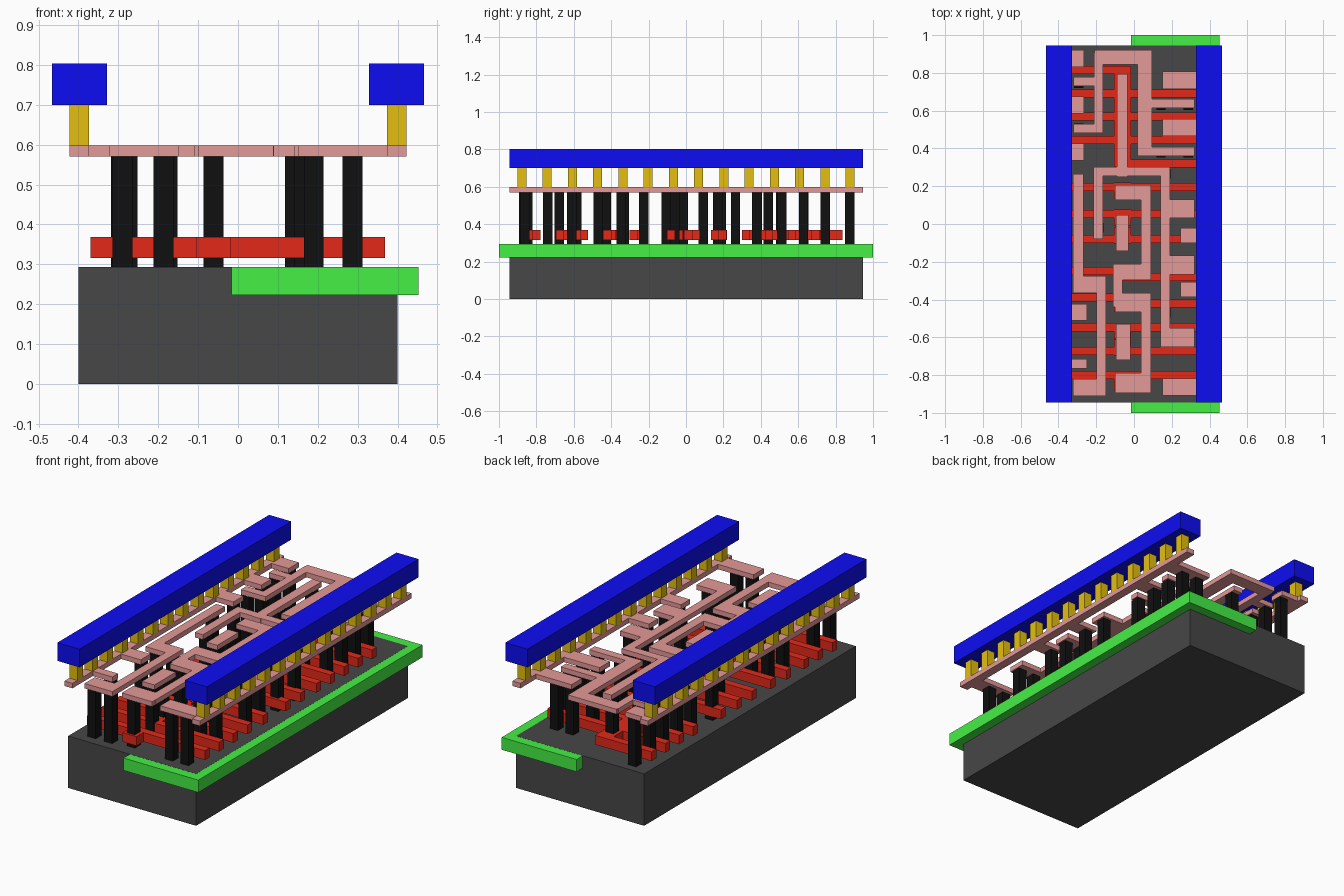
import bpy, bmesh

if "Cube" in bpy.data.objects:
    bpy.data.objects.remove(bpy.data.objects["Cube"])


def material(name, *rgb):
    m = bpy.data.materials.new(name)
    m.diffuse_color = (*rgb, 1)
    m.use_nodes = True
    m.node_tree.nodes["Principled BSDF"].inputs["Base Color"].default_value = m.diffuse_color
    return m


DARK = material("dark_grey", 0.063, 0.063, 0.063)
GREEN = material("green", 0.06, 0.87, 0.06)
RED = material("red", 0.77, 0.022, 0.01)
BLACK = material("black", 0.005, 0.005, 0.005)
PINK = material("pink", 0.77, 0.32, 0.31)
GOLD = material("gold", 0.77, 0.52, 0.005)
BLUE = material("blue", 0.004, 0.004, 0.9)


def box(x, y, w, d):
    """Rectangle by centre and size, as (x0, x1, y0, y1)."""
    return tuple(round(v, 3) for v in (x - w / 2, x + w / 2, y - d / 2, y + d / 2))


def run(w, x, y, *stops):
    """Strip of width w from (x, y), turning alternately to a new x, then a new y."""
    rects = []
    for i, s in enumerate(stops):
        nx, ny = (x, s) if i % 2 else (s, y)
        rects.append(box((x + nx) / 2, (y + ny) / 2, abs(nx - x) + w, abs(ny - y) + w))
        x, y = nx, ny
    return rects


def plate(name, rects, z0, z1, mat):
    """Union of rectangles, extruded from z0 to z1."""
    xs = sorted({v for r in rects for v in r[:2]})
    ys = sorted({v for r in rects for v in r[2:]})
    bm = bmesh.new()
    grid = {}

    def vert(i, j):
        if (i, j) not in grid:
            grid[i, j] = bm.verts.new((xs[i], ys[j], z0))
        return grid[i, j]

    for i in range(len(xs) - 1):
        for j in range(len(ys) - 1):
            cx, cy = (xs[i] + xs[i + 1]) / 2, (ys[j] + ys[j + 1]) / 2
            if any(a < cx < b and c < cy < d for a, b, c, d in rects):
                bm.faces.new([vert(i, j), vert(i + 1, j), vert(i + 1, j + 1), vert(i, j + 1)])
    ext = bmesh.ops.extrude_face_region(bm, geom=bm.faces[:], use_keep_orig=True)
    for v in ext["geom"]:
        if isinstance(v, bmesh.types.BMVert):
            v.co.z = z1
    bmesh.ops.recalc_face_normals(bm, faces=bm.faces)
    bmesh.ops.dissolve_limit(bm, angle_limit=0.01, verts=bm.verts, edges=bm.edges)
    me = bpy.data.meshes.new(name)
    bm.to_mesh(me)
    bm.free()
    me.materials.append(mat)
    bpy.context.collection.objects.link(bpy.data.objects.new(name, me))


def gate(name, rects):
    plate(name, rects, 0.316, 0.368, RED)


def wire(name, *runs):
    plate(name, sum(runs, []), 0.57, 0.598, PINK)


def posts(name, xs, ys):
    for i, y in enumerate(ys):
        for j, x in enumerate(xs):
            plate(f"{name}_post_{i}_{j}", [box(x, y, 0.05, 0.05)], 0.2935, 0.57, BLACK)


# base block and the well set into it
plate("base", [box(0, 0, 0.8, 1.89)], 0, 0.2935, DARK)
plate("well", [box(0.218, 0, 0.468, 2)], 0.223, 0.293, GREEN)

# red gates: a comb of four stepped fingers, then single bars with a pad
PITCH = 0.1235
comb = [box(-0.061, 0.571, 0.088, 0.532)]
for i in range(4):
    y = 0.815 - i * PITCH
    comb += [box(-0.195, y, 0.35, 0.042), box(0.135, y - PITCH, 0.465, 0.042)]
gate("gate_comb", comb)
steps = [0.196, 0.053, -0.08, -0.28] + [-0.42 - i * 0.1265 for i in range(4)]
for i, (y, side) in enumerate(zip(steps, (-1, -1, 1, 1, 0, -1, 1, -2))):
    jog = 0.031 if i in (3, 4) else 0
    gate(f"gate_{i}", [box(-0.2, y + jog, 0.34, 0.042), box(0.135, y, 0.465, 0.042),
                       box(-0.061, y + side * 0.02, 0.088, 0.085)])

# pink edge strips with short branches reaching inward
left_rows = (0.875, 0.63, 0.38, -0.467, -0.739)
wire("left_strip", [box(-0.398, 0, 0.049, 1.89)],
     [box(-0.332, y, 0.136, 0.09) for y in left_rows[:3]],
     [box(-0.325, y, 0.15, d) for y, d in zip(left_rows[3:], (0.087, 0.05))])
deep_rows, short_rows = (0.762, 0.511, -0.863), (-0.061, -0.346)
wire("right_strip", [box(0.398, 0, 0.049, 1.89)],
     [box(0.275, y, 0.25, 0.092) for y in deep_rows],
     [box(0.323, y, 0.154, 0.08) for y in short_rows])

# pink inner wiring
wire("output_wire",
     run(0.076, 0.056, 0.398, 0.056, 0.882, -0.172),
     run(0.048, -0.295, 0.506, -0.189, 0.882),
     run(0.048, -0.295, 0.755, -0.189),
     *[run(0.048, 0.295, y, 0.056) for y in (0.638, 0.384)])
arms = (0.081, -0.218, -0.6)
wire("upper_wire",
     run(0.05, -0.189, -0.055, -0.189, 0.278, 0.166, -0.625),
     run(0.056, -0.062, 0.767, -0.062, 0.278),
     *[run(0.1, 0.27, y, 0.192) for y in arms])
wire("left_wire",
     run(0.054, -0.295, 0.238, -0.295, -0.32),
     run(0.05, -0.173, -0.32, -0.173, -0.865),
     *[run(0.09, -0.277, y, -0.193) for y in (-0.32, -0.865)])
wire("middle_wire",
     run(0.08, -0.06, 0.167, 0.05),
     run(0.053, 0.064, 0.167, 0.064, -0.25),
     run(0.084, -0.068, -0.254, 0.048),
     run(0.05, -0.085, -0.254, -0.085, -0.415),
     run(0.1, -0.05, -0.415, 0.04),
     run(0.053, 0.064, -0.415, 0.064, -0.84),
     run(0.105, -0.047, -0.842, 0.037))
wire("upper_pad", [box(-0.063, -0.047, 0.066, 0.19)])
wire("lower_pad", [box(-0.057, -0.625, 0.078, 0.19)])

# black posts under the wiring, set by column and row
posts("left_edge", [-0.293], left_rows[:3] + (0.745, 0.506, 0.19))
posts("left_low", [-0.277], left_rows[3:])
posts("left_pair", [-0.29, -0.187], (-0.867,))
posts("left_upper_pair", [-0.28, -0.177], (-0.33,))
posts("left_inner", [-0.187], (-0.02,))
posts("middle", [-0.061], (0.745, 0.506, 0.44, 0.17, -0.015, -0.105,
                           -0.425, -0.585, -0.678, -0.845))
posts("right_pair", [0.19, 0.287], (0.745,) + deep_rows[1:] + (-0.225, -0.61))
posts("right_output_pair", [0.143, 0.287], (0.628, 0.378))
posts("right_edge", [0.287], short_rows + (0.092,))
posts("right_inner", [0.167], (0.265, -0.47))

# blue rails on rows of gold studs
for side, x in (("left", -0.398), ("right", 0.398)):
    plate(f"{side}_rail", [box(x, 0, 0.138, 1.89)], 0.7, 0.803, BLUE)
    for i in range(14):
        plate(f"{side}_stud_{i}", [box(x, (i - 6.5) * 0.135, 0.049, 0.049)], 0.598, 0.7, GOLD)
